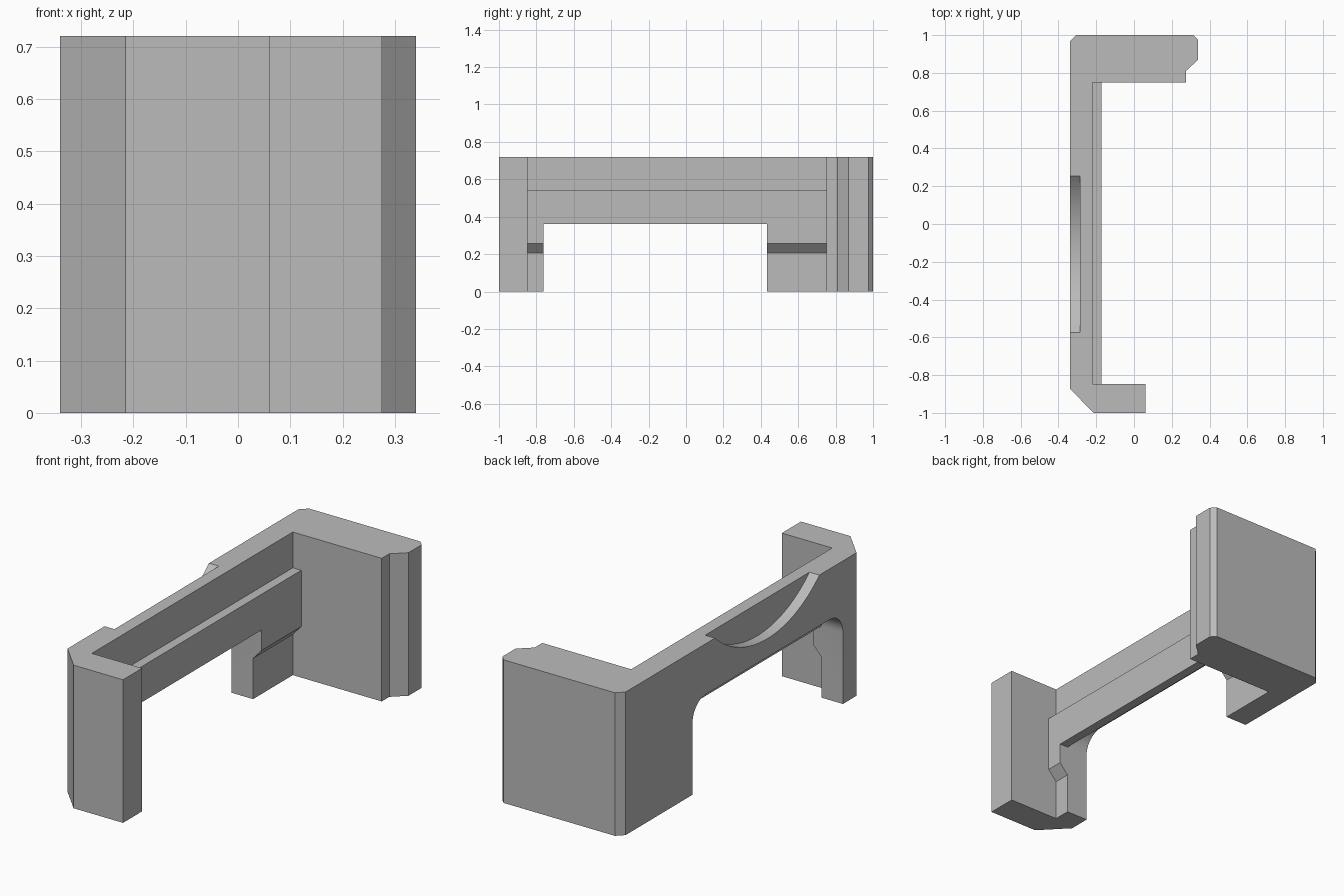
import bpy
import bmesh
from math import sin, cos, pi, asin, radians
from mathutils import Vector

if "Cube" in bpy.data.objects:
    bpy.data.objects.remove(bpy.data.objects["Cube"], do_unlink=True)

grey = bpy.data.materials.new("plain grey")
grey.use_nodes = True
colour = (0.5, 0.5, 0.5, 1)
grey.diffuse_color = colour
grey.node_tree.nodes["Principled BSDF"].inputs["Base Color"].default_value = colour

HEIGHT = 0.72
OUTER, INNER = -0.34, -0.22       # wall faces
FRONT, BACK = -0.848, 0.75        # inner faces of the end blocks
LEG_F, LEG_B, SILL = -0.762, 0.434, 0.36


def prism(name, points, axis, start, end):
    """Extrude a 2D profile along one axis."""
    place = {"x": lambda a, b, d: (d, a, b),
             "y": lambda a, b, d: (a, d, b),
             "z": lambda a, b, d: (a, b, d)}[axis]
    bm = bmesh.new()
    face = bm.faces.new([bm.verts.new(place(a, b, start)) for a, b in points])
    ext = bmesh.ops.extrude_face_region(bm, geom=[face])
    shift = Vector(place(0, 0, end - start))
    bmesh.ops.translate(bm, vec=shift,
                        verts=[v for v in ext["geom"] if isinstance(v, bmesh.types.BMVert)])
    bmesh.ops.recalc_face_normals(bm, faces=bm.faces)
    mesh = bpy.data.meshes.new(name)
    bm.to_mesh(mesh)
    bm.free()
    mesh.materials.append(grey)
    obj = bpy.data.objects.new(name, mesh)
    bpy.context.collection.objects.link(obj)
    return obj


def combine(target, tool, operation):
    """Apply a boolean and discard the tool."""
    mod = target.modifiers.new("shape", "BOOLEAN")
    mod.operation, mod.solver, mod.object = operation, "EXACT", tool
    bpy.context.view_layer.objects.active = target
    bpy.ops.object.modifier_apply(modifier=mod.name)
    bpy.data.objects.remove(tool, do_unlink=True)


def arc(cx, cz, r, a0, a1, n):
    return [(cx + r * cos(a0 + (a1 - a0) * i / n),
             cz + r * sin(a0 + (a1 - a0) * i / n)) for i in range(n + 1)]


# C-shaped body with chamfered corners
body = prism("bracket_body", [
    (OUTER, -0.87), (-0.215, -1), (0.06, -1), (0.06, FRONT), (INNER, FRONT),
    (INNER, BACK), (0.275, BACK), (0.275, 0.81), (0.34, 0.87), (0.34, 0.975),
    (0.315, 1), (-0.305, 1), (OUTER, 0.965)], "z", 0, HEIGHT)

# Inner ledge with a sloped underside
ledge = prism("ledge", [(-0.25, 0.54), (-0.173, 0.54), (-0.173, 0.257),
                        (INNER, 0.205), (-0.25, 0.205)], "y", FRONT - 0.02, BACK + 0.02)
combine(body, ledge, "UNION")

# Rectangular opening through the wall
opening = prism("opening_cutter", [(LEG_F, -0.1), (LEG_B, -0.1), (LEG_B, SILL), (LEG_F, SILL)],
                "x", -0.5, -0.1)
combine(body, opening, "DIFFERENCE")

# Taller rounded opening in the outer layer
R = 0.105
rounded = [(LEG_F, 0.1), (LEG_B, 0.1)]
rounded += arc(LEG_B - R, SILL, R, 0, pi / 2, 12) + arc(LEG_F + R, SILL, R, pi / 2, pi, 12)
combine(body, prism("arch_cutter", rounded, "x", -0.5, INNER), "DIFFERENCE")

# Shallow curved scoop at the top of the outer face
half, sag = 0.415, 0.162
radius = (half ** 2 + sag ** 2) / (2 * sag)
sweep = asin(half / radius)
scoop = arc(-0.16, HEIGHT - sag + radius, radius, -pi / 2 - sweep, -pi / 2 + sweep, 32)
scoop += [(-0.16 + half, 1), (-0.16 - half, 1)]
combine(body, prism("scoop_cutter", scoop, "x", -0.5, -0.285), "DIFFERENCE")

# Smooth the curves, keep the edges crisp
bpy.ops.object.select_all(action="DESELECT")
body.select_set(True)
bpy.context.view_layer.objects.active = body
bpy.ops.object.shade_smooth_by_angle(angle=radians(25))
